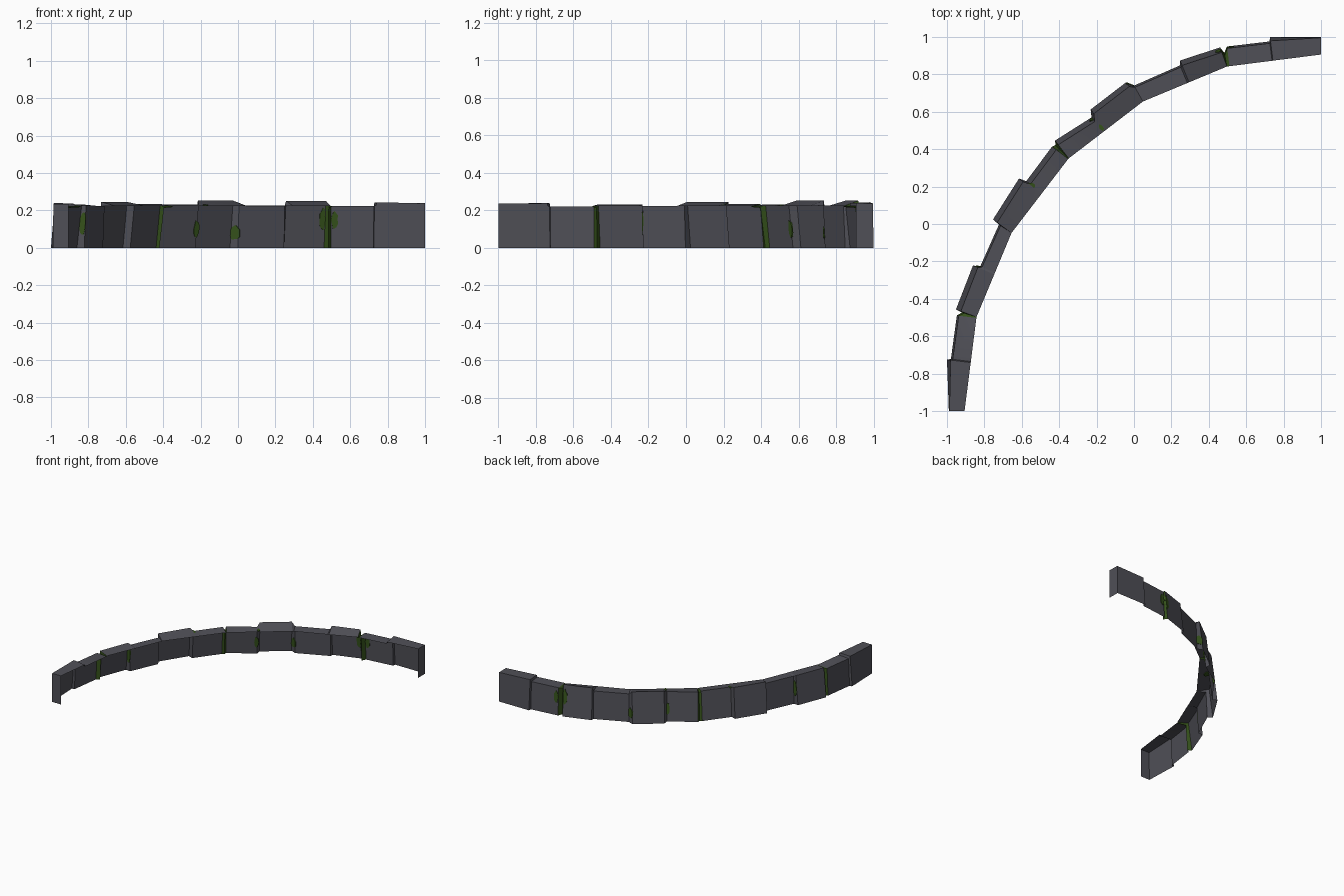
import bpy, bmesh, math, random
from mathutils import Vector

if "Cube" in bpy.data.objects:
    bpy.data.objects.remove(bpy.data.objects["Cube"])
random.seed(4)

def material(name, rgb):
    m = bpy.data.materials.new(name)
    m.diffuse_color = (*rgb, 1)
    m.use_nodes = True
    m.node_tree.nodes["Principled BSDF"].inputs["Base Color"].default_value = m.diffuse_color
    return m

stone = material("dark grey stone", (0.08, 0.08, 0.096))
moss = material("moss green", (0.036, 0.085, 0.011))

# inner top edge of the curved wall, mirrored across the diagonal
half = [Vector(p) for p in [(-.35, .35), (.048, .655), (.497, .842), (1, .906)]]
inner = [Vector((-p.y, -p.x)) for p in half[:0:-1]] + half

def nearest_inner(p):
    best = None
    for a, b in zip(inner, inner[1:]):
        t = max(0, min(1, (p - a).dot(b - a) / (b - a).length_squared))
        q = a.lerp(b, t)
        if best is None or (q - p).length < (best - p).length:
            best = q
    return best

# stones along the outer foot: start x, y, end x, y, top height
stones = [(-.99, -1, -1, -.725, .24), (-.979, -.722, -.947, -.489, .22),
          (-.952, -.457, -.861, -.222, .232), (-.822, -.227, -.722, -.003, .222),
          (-.754, .024, -.615, .243, .245), (-.576, .229, -.438, .414, .234),
          (-.422, .446, -.227, .57, .232), (-.232, .612, -.043, .757, .252),
          (0, .74, .246, .848, .225), (.246, .874, .46, .944, .251),
          (.497, .949, .725, .976, .223), (.727, .999, 1, .999, .243)]
joints = {1: (-.92, -.473), 5: (-.42, .422), 9: (.483, .915)}  # mossy grooves after these

# stations: foot point, inner point, top lean, outer z, inner z, mossy
S = []
for i, (x0, y0, x1, y1, z) in enumerate(stones):
    end = i in (0, len(stones) - 1)
    lean = .028 if z > .23 else .01
    zi = z - .005 if end else min(z, .223)
    for x, y in ((x0, y0), (x1, y1)):
        p = Vector((x, y))
        tip = abs(x) == 1 and y > .9 or y == -1
        q = inner[0] if y == -1 else inner[-1] if x == 1 else nearest_inner(p)
        S.append([p, q, .003 if tip else .02 if end else lean, z - .006 * tip, zi, 0])
    if i in joints:
        S[-1][5] = 1
        p = Vector(joints[i])
        S.append([p, nearest_inner(p), .035 if i == 5 else .012, .213, .217, 1])

# wall shell: outer face, top and end caps (open underneath and inside)
bm = bmesh.new()
cols = []
for p, q, lean, z, zi, g in S:
    t = p + (q - p).normalized() * lean
    cols.append([bm.verts.new((p.x, p.y, 0)), bm.verts.new((t.x, t.y, z)),
                 bm.verts.new((q.x, q.y, zi))])
for a, b, s in zip(cols, cols[1:], S):
    for k in (0, 1):
        f = bm.faces.new([a[k], a[k + 1], b[k + 1], b[k]])
        f.material_index = s[5]
for c in (cols[0], cols[-1]):
    foot = bm.verts.new((c[2].co.x, c[2].co.y, 0))
    bm.faces.new([c[0], c[1], c[2], foot] if c is cols[-1] else [foot, c[2], c[1], c[0]])
bm.normal_update()
if sum(f.normal.z for f in bm.faces) < 0:
    bmesh.ops.reverse_faces(bm, faces=bm.faces[:])
me = bpy.data.meshes.new("curved_wall")
bm.to_mesh(me)
bm.free()
wall = bpy.data.objects.new("curved_wall", me)
bpy.context.collection.objects.link(wall)
me.materials.append(stone)
me.materials.append(moss)
bpy.context.view_layer.objects.active = wall
wall.select_set(True)
bpy.ops.object.shade_smooth_by_angle(angle=math.radians(25))

# thin moss patches
def patch(name, centre, u, v, w, h, thick=0.008):
    u, v = Vector(u).normalized(), Vector(v).normalized()
    n = u.cross(v)
    b = bmesh.new()
    rim = [(math.cos(i * math.tau / 12) * w * random.uniform(.8, 1.1),
            math.sin(i * math.tau / 12) * h * random.uniform(.8, 1.1)) for i in range(12)]
    rings = [[b.verts.new(Vector(centre) + u * i + v * j + n * s * thick / 2) for i, j in rim]
             for s in (-1, 1)]
    b.faces.new(rings[0][::-1])
    b.faces.new(rings[1])
    for i in range(12):
        j = (i + 1) % 12
        b.faces.new([rings[0][i], rings[0][j], rings[1][j], rings[1][i]])
    m = bpy.data.meshes.new(name)
    b.to_mesh(m)
    b.free()
    m.materials.append(moss)
    bpy.context.collection.objects.link(bpy.data.objects.new(name, m))

def side_patch(x, z, w, h):
    # on the outer face, at the first span that contains this x
    for a, b in zip(S, S[1:]):
        if a[0].x <= x <= b[0].x:
            break
    f = (x - a[0].x) / (b[0].x - a[0].x)
    c = a[0].lerp(b[0], f)
    d = (nearest_inner(c) - c).normalized()
    up = Vector((*(d * (a[2] + b[2]) / (a[3] + b[3])), 1))
    patch("moss_patch", c.to_3d() + up * z, (b[0] - a[0]).to_3d(), up, w, h)

side_patch(-.02, .08, .032, .04)
side_patch(-.23, .10, .016, .05)
side_patch(-.84, .13, .018, .07)
side_patch(.445, .15, .018, .06)
side_patch(.515, .15, .02, .05)
patch("top_moss", (-.555, .195, .23), (.6, -.5, -.1), (.6, .8, 0), .028, .03)
patch("top_moss", (-.175, .515, .226), (.6, -.8, 0), (.8, .6, 0), .02, .01)
